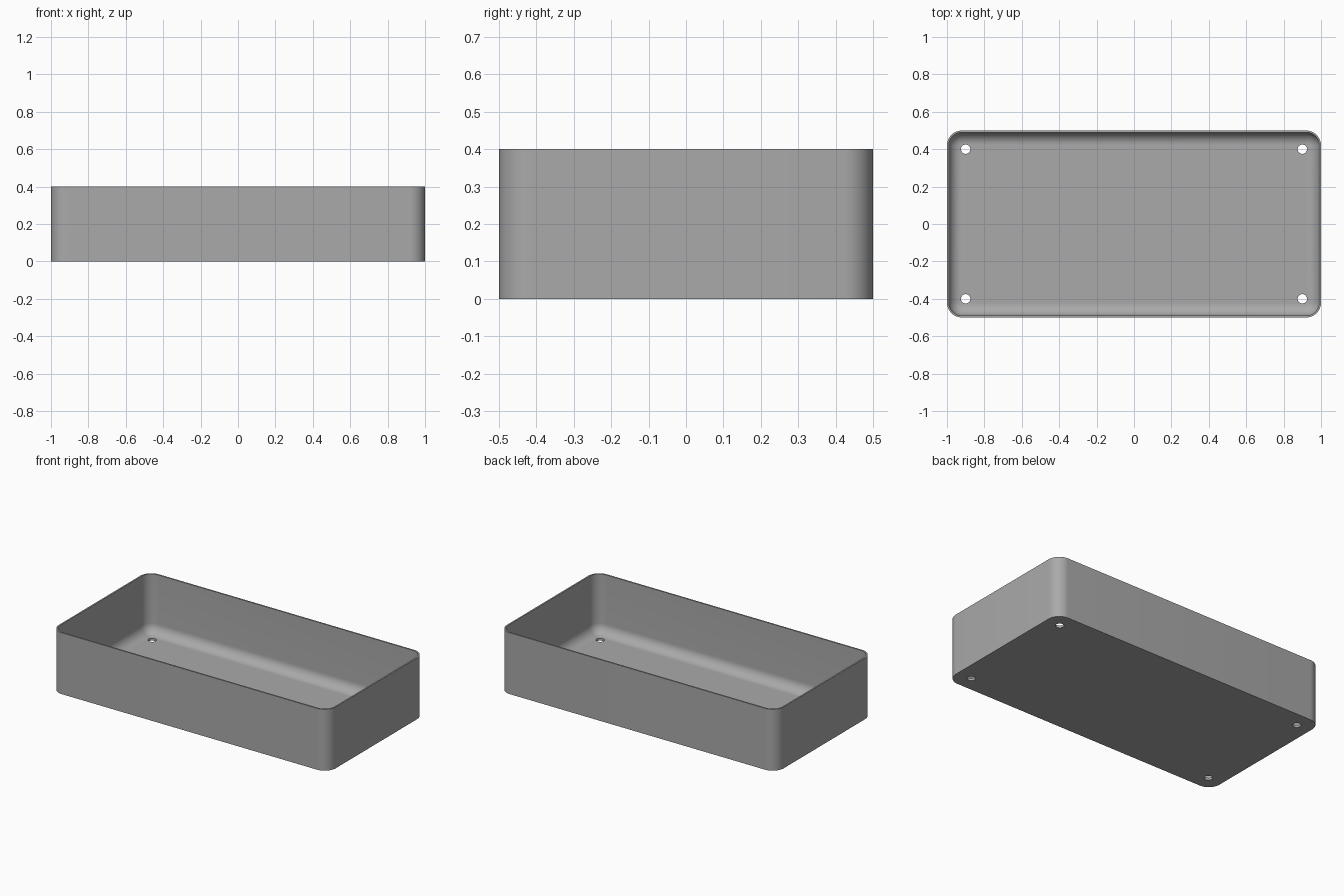
import bpy
import bmesh
from math import cos, sin, pi, radians

if "Cube" in bpy.data.objects:
    bpy.data.objects.remove(bpy.data.objects["Cube"], do_unlink=True)

HALF_X, HALF_Y, HEIGHT = 1.0, 0.5, 0.4
CORNER, WALL, FLOOR, FILLET = 0.08, 0.01, 0.015, 0.065
STEPS = 12

grey = bpy.data.materials.new("plain grey")
grey.use_nodes = True
colour = (0.4, 0.4, 0.4, 1)
grey.diffuse_color = colour
grey.node_tree.nodes["Principled BSDF"].inputs["Base Color"].default_value = colour


def rounded_ring(bm, inset, z):
    """Rounded rectangle of vertices, inset from the outer wall."""
    radius = CORNER - inset
    verts = []
    for k, (sx, sy) in enumerate([(1, 1), (-1, 1), (-1, -1), (1, -1)]):
        for i in range(STEPS + 1):
            a = (k + i / STEPS) * pi / 2
            verts.append(bm.verts.new((sx * (HALF_X - CORNER) + radius * cos(a),
                                       sy * (HALF_Y - CORNER) + radius * sin(a), z)))
    return verts


# Tray shell: outside wall, rim, inside wall, then a fillet down to the floor
profile = [(0, 0), (0, HEIGHT), (WALL, HEIGHT)]
for i in range(STEPS + 1):
    a = i / STEPS * pi / 2
    profile.append((WALL + FILLET * (1 - cos(a)), FLOOR + FILLET * (1 - sin(a))))

bm = bmesh.new()
rings = [rounded_ring(bm, inset, z) for inset, z in profile]
for low, high in zip(rings, rings[1:]):
    for i in range(len(low)):
        j = (i + 1) % len(low)
        bm.faces.new((low[i], low[j], high[j], high[i]))
bm.faces.new(rings[0][::-1])
bm.faces.new(rings[-1])
bmesh.ops.recalc_face_normals(bm, faces=bm.faces)
mesh = bpy.data.meshes.new("tray")
bm.to_mesh(mesh)
bm.free()
tray = bpy.data.objects.new("tray", mesh)
bpy.context.collection.objects.link(tray)
mesh.materials.append(grey)

# Four screw holes through the floor
for x in (-0.9, 0.9):
    for y in (-0.4, 0.4):
        bpy.ops.mesh.primitive_cylinder_add(vertices=32, radius=0.025, depth=0.2,
                                            location=(x, y, 0))
        cutter = bpy.context.object
        cutter.name = "hole_cutter"
        cutter.data.materials.append(grey)
        cutter.hide_render = True
        cutter.display_type = 'WIRE'
        cut = tray.modifiers.new("screw hole", 'BOOLEAN')
        cut.operation = 'DIFFERENCE'
        cut.solver = 'EXACT'
        cut.object = cutter

# Apply the holes, remove the cutters and smooth the rounded faces
bpy.ops.object.select_all(action='DESELECT')
tray.select_set(True)
bpy.context.view_layer.objects.active = tray
for name in [m.name for m in tray.modifiers]:
    bpy.ops.object.modifier_apply(modifier=name)
for ob in [o for o in bpy.data.objects if o.name.startswith("hole_cutter")]:
    bpy.data.objects.remove(ob, do_unlink=True)
bpy.ops.object.shade_smooth_by_angle(angle=radians(30))
